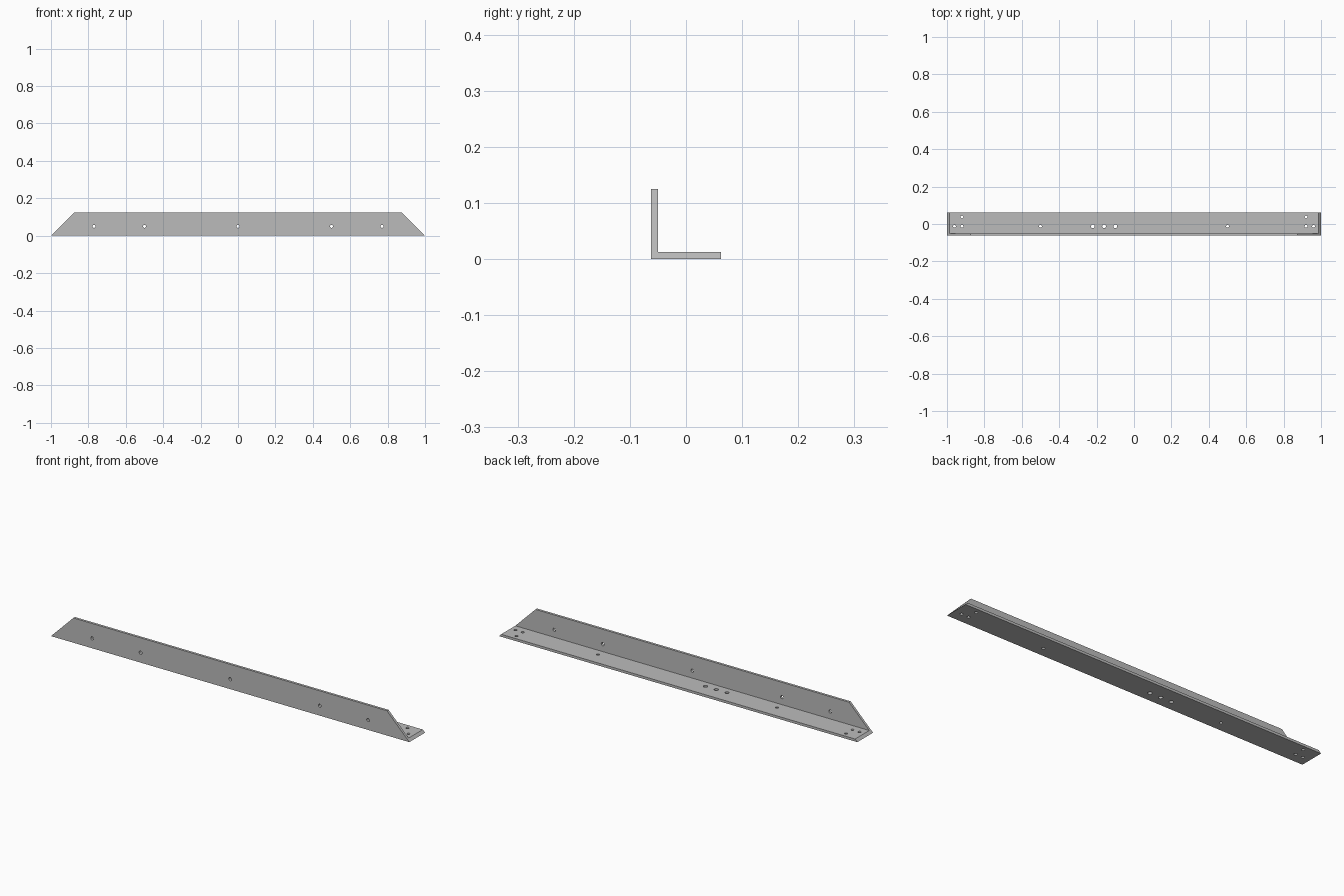
import bpy
import bmesh
from math import pi
from mathutils import Matrix, Vector

cube = bpy.data.objects.get("Cube")
if cube:
    bpy.data.objects.remove(cube)

HALF = 0.0625     # half the leg width
LEG = 0.125       # leg width
THICK = 0.0125    # plate thickness

steel = bpy.data.materials.new("grey_steel")
steel.use_nodes = True
colour = (0.5, 0.5, 0.5, 1)
steel.diffuse_color = colour
steel.node_tree.nodes["Principled BSDF"].inputs["Base Color"].default_value = colour


def make_object(name, bm):
    bmesh.ops.recalc_face_normals(bm, faces=bm.faces)
    mesh = bpy.data.meshes.new(name)
    bm.to_mesh(mesh)
    bm.free()
    mesh.materials.append(steel)
    obj = bpy.data.objects.new(name, mesh)
    bpy.context.collection.objects.link(obj)
    return obj


# L-shaped bar, its ends mitred at 45 degrees
profile = [(-HALF, 0), (HALF, 0), (HALF, THICK),
           (THICK - HALF, THICK), (THICK - HALF, LEG), (-HALF, LEG)]
bm = bmesh.new()
end = bm.faces.new([bm.verts.new((z - 1, y, z)) for y, z in profile])
grown = bmesh.ops.extrude_face_region(bm, geom=[end], use_keep_orig=True)
for v in grown["geom"]:
    if isinstance(v, bmesh.types.BMVert):
        v.co.x = 1 - v.co.z
bar = make_object("angle_bar", bm)

# Drill holes: front leg along y, base leg along z
drills = bmesh.new()


def drill(centre, radius, along_y=False):
    turn = Matrix.Rotation(pi / 2, 4, "X") if along_y else Matrix()
    bmesh.ops.create_cone(drills, cap_ends=True, segments=24, radius1=radius,
                          radius2=radius, depth=THICK * 3,
                          matrix=Matrix.Translation(Vector(centre)) @ turn)


for x in (-0.77, -0.5, 0, 0.5, 0.77):
    drill((x, (THICK - LEG) / 2, 0.05), 0.008, along_y=True)
for side in (-1, 1):
    for x, y in ((0.96, -0.0125), (0.92, -0.0125), (0.92, 0.0375), (0.5, -0.0125)):
        drill((side * x, y, THICK / 2), 0.0075)
for x in (-0.22, -0.16, -0.1):
    drill((x, -0.0125, THICK / 2), 0.01)
cutter = make_object("hole_cutter", drills)
cutter.hide_render = True

# Cut the holes and drop the cutter
cut = bar.modifiers.new("holes", "BOOLEAN")
cut.operation = "DIFFERENCE"
cut.solver = "EXACT"
cut.object = cutter
bpy.context.view_layer.objects.active = bar
bar.select_set(True)
bpy.ops.object.modifier_apply(modifier=cut.name)
bpy.data.objects.remove(cutter)
bpy.ops.object.shade_smooth_by_angle()
